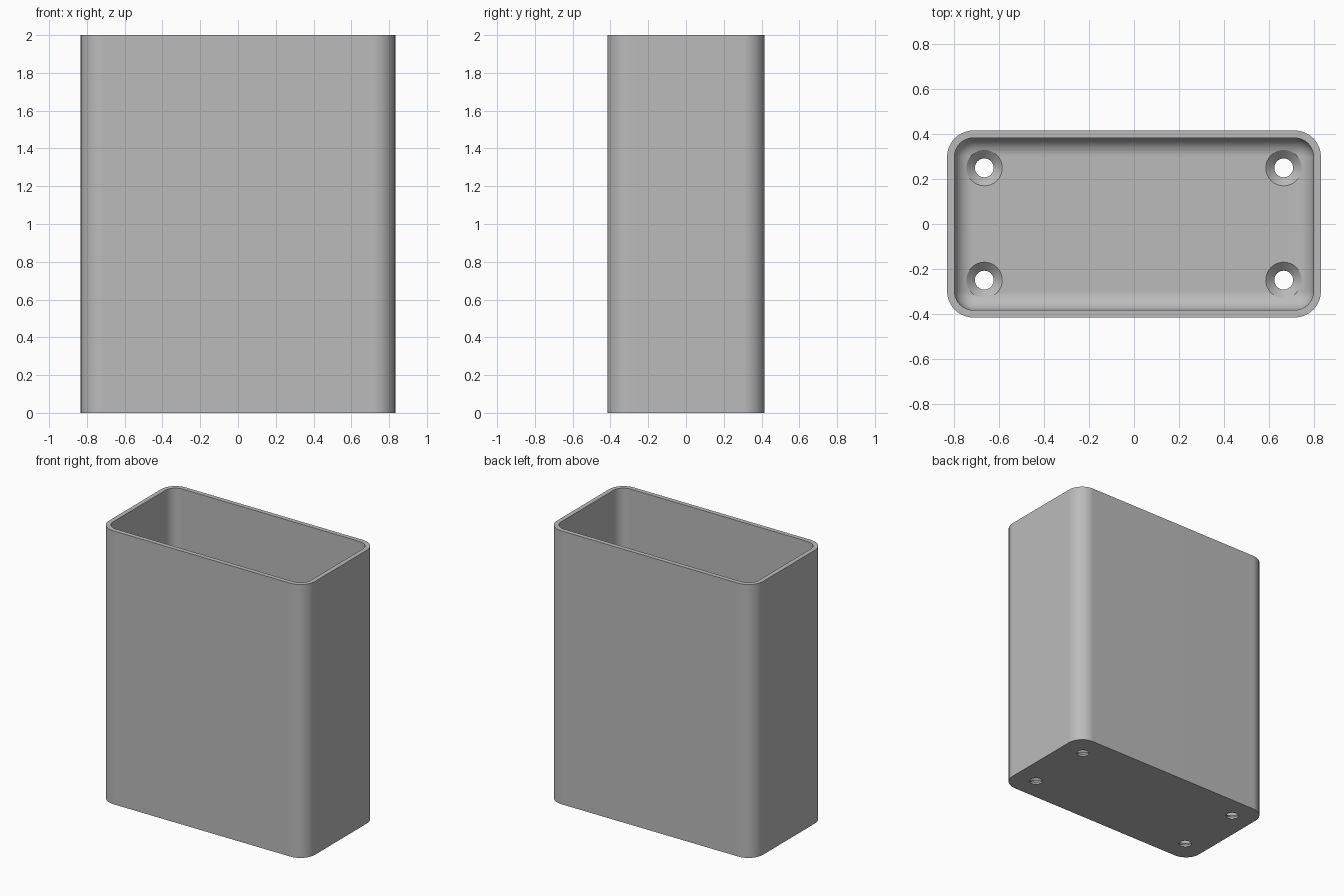
import bpy, bmesh
from math import sin, cos, pi

cube = bpy.data.objects.get("Cube")
if cube:
    bpy.data.objects.remove(cube, do_unlink=True)

HX, HY, HEIGHT = 0.833, 0.4167, 2.0
WALL, FLOOR, CORNER = 0.033, 0.05, 0.117
FILLET = 0.08
HOLE_R, SINK_R, STRAIGHT = 0.042, 0.08, 0.014

grey = bpy.data.materials.new("plain grey")
grey.use_nodes = True
COLOUR = (0.5, 0.5, 0.5, 1)
grey.diffuse_color = COLOUR
grey.node_tree.nodes["Principled BSDF"].inputs["Base Color"].default_value = COLOUR


def rounded_ring(bm, inset, z, steps=10):
    """Rounded rectangle of vertices, set in from the outer wall."""
    r = CORNER - inset
    cx, cy = HX - CORNER, HY - CORNER
    ring = []
    for k, (sx, sy) in enumerate([(1, 1), (-1, 1), (-1, -1), (1, -1)]):
        for i in range(steps + 1):
            a = (k + i / steps) * pi / 2
            ring.append(bm.verts.new((sx * cx + r * cos(a), sy * cy + r * sin(a), z)))
    return ring


def round_ring(bm, r, z, steps=32):
    return [bm.verts.new((r * cos(2 * pi * i / steps), r * sin(2 * pi * i / steps), z))
            for i in range(steps)]


def loft(name, bm, rings):
    """Skin a stack of rings, cap both ends and make an object."""
    for a, b in zip(rings, rings[1:]):
        for i in range(len(a)):
            j = (i + 1) % len(a)
            bm.faces.new((a[i], a[j], b[j], b[i]))
    bm.faces.new(rings[0][::-1])
    bm.faces.new(rings[-1])
    bmesh.ops.recalc_face_normals(bm, faces=bm.faces)
    mesh = bpy.data.meshes.new(name)
    bm.to_mesh(mesh)
    bm.free()
    mesh.materials.append(grey)
    obj = bpy.data.objects.new(name, mesh)
    bpy.context.collection.objects.link(obj)
    return obj


# Open box: outer wall, rim, inner wall, filleted floor
bm = bmesh.new()
rings = [rounded_ring(bm, 0, 0), rounded_ring(bm, 0, HEIGHT), rounded_ring(bm, WALL, HEIGHT)]
for i in range(11):
    a = i / 10 * pi / 2
    rings.append(rounded_ring(bm, WALL + FILLET * (1 - cos(a)), FLOOR + FILLET * (1 - sin(a))))
box = loft("box", bm, rings)

# Countersunk screw holes
for sx in (-1, 1):
    for sy in (-1, 1):
        bm = bmesh.new()
        profile = [(HOLE_R, -0.1), (HOLE_R, STRAIGHT), (SINK_R, FLOOR), (SINK_R, FLOOR + 0.2)]
        cutter = loft("hole_cutter", bm, [round_ring(bm, r, z) for r, z in profile])
        cutter.location = (sx * 0.667, sy * 0.25, 0)
        cutter.hide_render = True
        cutter.hide_set(True)
        cutter.display_type = 'WIRE'
        cut = box.modifiers.new("screw_hole", 'BOOLEAN')
        cut.object = cutter
        cut.solver = 'EXACT'

# Bake the holes, then shade the curved parts smooth
bpy.context.view_layer.objects.active = box
box.select_set(True)
for mod in list(box.modifiers):
    bpy.ops.object.modifier_apply(modifier=mod.name)
for obj in [o for o in bpy.data.objects if o.name.startswith("hole_cutter")]:
    bpy.data.objects.remove(obj, do_unlink=True)
bpy.ops.object.shade_smooth_by_angle(angle=pi / 6)
weighted = box.modifiers.new("flat_panels", 'WEIGHTED_NORMAL')
weighted.keep_sharp = True
